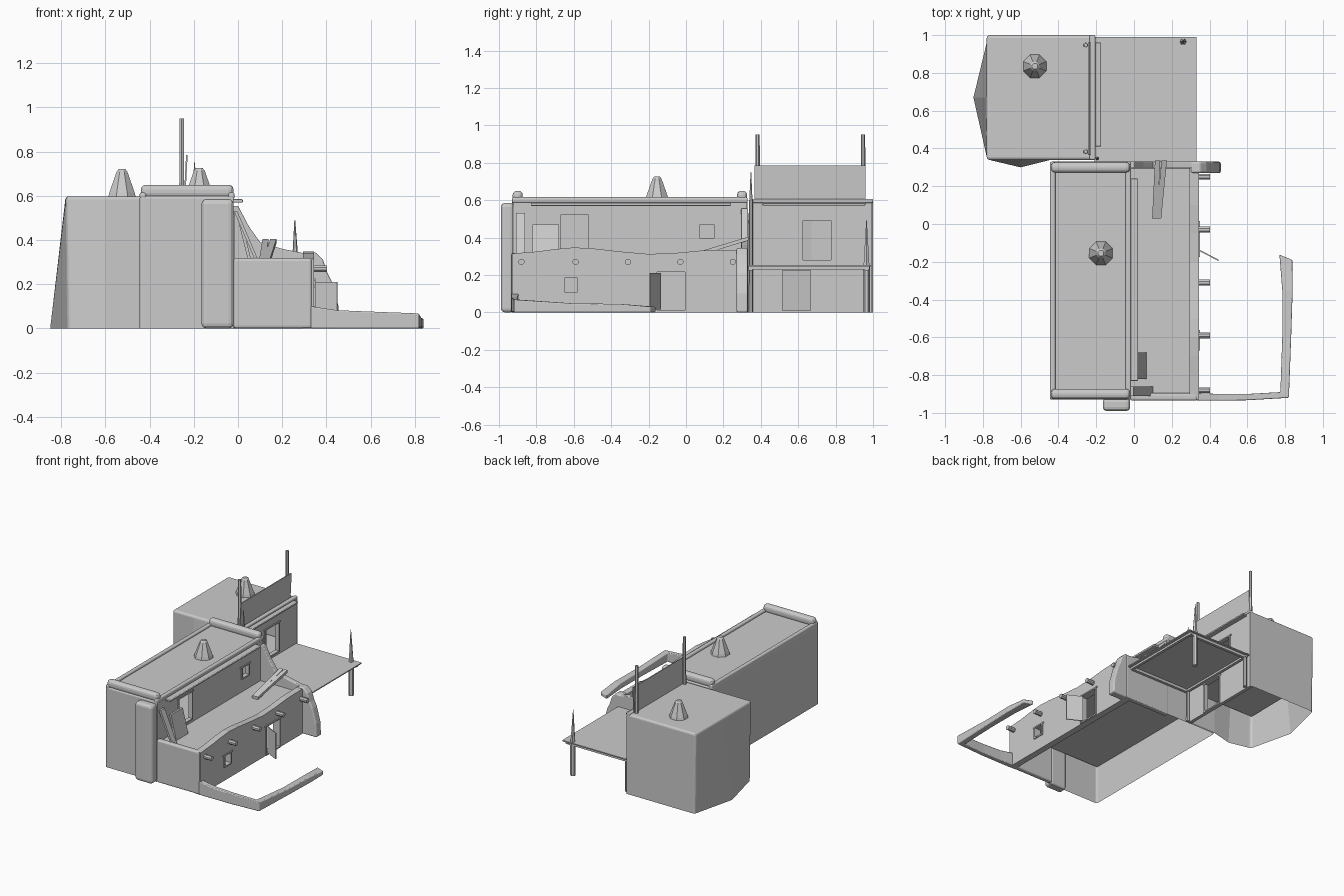
import bpy, bmesh, math
from mathutils import Vector

if "Cube" in bpy.data.objects:
    bpy.data.objects.remove(bpy.data.objects["Cube"])


def finish(name, bm, bevel=0.0, segs=3):
    bmesh.ops.recalc_face_normals(bm, faces=bm.faces)
    me = bpy.data.meshes.new(name)
    bm.to_mesh(me)
    bm.free()
    ob = bpy.data.objects.new(name, me)
    bpy.context.collection.objects.link(ob)
    if bevel:
        m = ob.modifiers.new("soft_edges", 'BEVEL')
        m.width, m.segments, m.limit_method = bevel, segs, 'ANGLE'
        m.angle_limit = math.radians(40)
    return ob


def loft(name, rings, bevel=0.0, cap_start=True, cap_end=True, skip=()):
    """Skin a list of equal-length point rings; skip leaves out sides by index."""
    bm = bmesh.new()
    vs = [[bm.verts.new(p) for p in r] for r in rings]
    n = len(vs[0])
    for a, b in zip(vs, vs[1:]):
        for i in range(n):
            if i not in skip:
                j = (i + 1) % n
                bm.faces.new((a[i], a[j], b[j], b[i]))
    if cap_start:
        bm.faces.new(vs[0])
    if cap_end:
        bm.faces.new(vs[-1])
    return finish(name, bm, bevel)


def rect(x0, x1, y0, y1, z):
    return [(x0, y0, z), (x1, y0, z), (x1, y1, z), (x0, y1, z)]


def box(name, x0, x1, y0, y1, z0, z1, bevel=0.0):
    return loft(name, [rect(x0, x1, y0, y1, z0), rect(x0, x1, y0, y1, z1)], bevel)


def beam(name, a, b, r0, r1, sides=6):
    a, b = Vector(a), Vector(b)
    q = (b - a).to_track_quat('Z', 'Y')
    ring = lambda c, r: [c + q @ Vector((r * math.cos(t), r * math.sin(t), 0))
                         for t in [(i + .5) * math.tau / sides for i in range(sides)]]
    return loft(name, [ring(a, r0), ring(b, r1)])


def cut_holes(ob, holes):
    """Cut (y0, y1, z0, z1) openings straight through along x."""
    x = [v.co.x for v in ob.data.vertices]
    cutters = []
    for h in holes:
        c = box("opening_cutter", min(x) - .05, max(x) + .05, *h)
        c.hide_render = True
        m = ob.modifiers.new("opening", 'BOOLEAN')
        m.operation, m.object, m.solver = 'DIFFERENCE', c, 'EXACT'
        cutters.append(c)
    dg = bpy.context.evaluated_depsgraph_get()
    me = bpy.data.meshes.new_from_object(ob.evaluated_get(dg))
    ob.modifiers.clear()
    ob.data = me
    for c in cutters:
        bpy.data.objects.remove(c)


def frame(name, x, y0, y1, z0, z1, w=0.01):
    """Thin trim around an opening, slightly proud of the wall."""
    for i, (a, b, c, d) in enumerate([(y0 - w, y0, z0, z1), (y1, y1 + w, z0, z1),
                                      (y0 - 2 * w, y1 + 2 * w, z1, z1 + w),
                                      (y0 - w, y1 + w, z0 - w, z0)]):
        box(f"{name}_{i}", x - .02, x + .007, a, b, max(c, 0), d)


# Tall main block: hollow shell, open below and toward the terrace
loft("main_block", [rect(-.445, -.02, -.93, .33, 0), rect(-.445, -.02, -.93, .33, .6)],
     .012, cap_start=False, skip=(1,))
w = box("main_upper_wall", -.045, -.02, -.925, .325, .29, .598)
upper = [(-.67, -.52, .32, .52), (.075, .15, .395, .47)]
cut_holes(w, upper)
for h in upper:
    frame("upper_frame", -.02, *h)

# Roof parapets and cornices
for y in (-.9, .3):
    box("roof_end_roll", -.44, -.02, y - .027, y + .027, .59, .65, .022)
for x in (-.43, -.03):
    box("roof_side_curb", x - .015, x + .015, -.93, .33, .585, .616, .01)
box("main_cornice", -.025, .022, -.83, .24, .57, .585, .005)
box("front_pilaster", -.165, -.02, -.99, -.92, 0, .585, .022)

# Rear block with a battered base swelling out at two sides
bottom = [(-.77, .34, 0), (-.6, .3, 0), (-.44, .34, 0), (-.21, .34, 0),
          (-.21, 1, 0), (-.5, 1, 0), (-.77, 1, 0), (-.85, .67, 0)]
top = [(-.78, .34, .598), (-.6, .34, .598), (-.44, .34, .598), (-.21, .34, .598),
       (-.21, 1, .598), (-.5, 1, .598), (-.78, 1, .598), (-.78, .67, .598)]
loft("rear_block", [bottom, top], .015, cap_start=False, skip=(3,))
w = box("rear_side_wall", -.235, -.21, .34, .995, 0, .595)
rear = [(.625, .775, .28, .49), (.515, .665, .01, .225)]
cut_holes(w, rear)
for h in rear:
    frame("rear_frame", -.21, *h)
box("rear_cornice", -.215, -.175, .41, .96, .572, .585, .004)
box("rear_roof_curb", -.235, -.205, .34, 1, .585, .606, .008)

# Inner ceilings, the first one also being the terrace floor
box("terrace_floor", -.44, .32, -.92, .32, .285, .29)
box("rear_ceiling", -.77, -.215, .345, .99, .25, .255)


def yz_wall(name, pts, x0, x1, bevel=0.0):
    return loft(name, [[(x, y, z) for y, z in pts] for x in (x0, x1)], bevel)


# Lower room: wavy side wall, front wall and sweeping rear buttress
wave = [(.3, .335), (.1, .332), (-.05, .318), (-.2, .312), (-.35, .325), (-.5, .342),
        (-.6, .347), (-.7, .338), (-.8, .325), (-.93, .315)]
w = yz_wall("lower_side_wall", [(-.93, 0), (.3, 0)] + wave, .295, .343)
lower = [(-.155, -.005, .012, .215), (-.65, -.58, .11, .185)]
cut_holes(w, lower)
for h in lower:
    frame("lower_frame", .343, *h)
box("lower_front_wall", -.02, .335, -.935, -.895, 0, .318, .012)
sweep = [(-.03, 0), (.46, 0), (.455, .1), (.425, .21), (.39, .27), (.375, .32), (.34, .348),
         (.3, .34), (.2, .36), (.1, .39), (.05, .48), (.0, .57), (-.03, .57)]
inner = [(-.03, 0), (.34, 0)]
main = [(-.03, .0), (.345, 0), (.345, .335), (.3, .34), (.2, .36), (.1, .39),
        (.05, .46), (0, .555), (-.03, .555)]
loft("swept_end_wall", [[(x, y, z) for x, z in main] for y in (.295, .332)], .006)
butt = [(.3, 0), (.46, 0), (.455, .1), (.425, .21), (.405, .25), (.385, .31), (.35, .345), (.3, .34)]
loft("side_buttress", [[(x, y, z) for x, z in butt] for y in (.27, .33)], .01)

# Projecting roof beams
for y in (.25, -.03, -.31, -.59, -.88):
    beam("roof_beam", (.3, y, .27), (.402, y, .27), .017, .017, 8)

# Door leaf standing ajar, and boards leaning on the terrace
loft("lower_door_leaf", [[(.345, -.135, z), (.45, -.19, z), (.447, -.196, z), (.342, -.141, z)]
                         for z in (.015, .21)])
loft("leaning_panel", [[(.05, y, .29), (.065, y, .29), (.02, y, .47), (.005, y, .47)]
                       for y in (-.82, -.68)])
loft("leaning_plank", [[(.085, y, .29), (.1, y, .29), (-.003, y, .53), (-.018, y, .53)]
                       for y in (-.91, -.86)])

# Two rails resting on the end wall
for xa, xb in ((.11, .125), (.135, .16)):
    loft("leaning_rail", [[(x - .014, y, z), (x + .014, y, z), (x + .014, y, z + .02),
                           (x - .014, y, z + .02)]
                          for x, y, z in ((xa if xa < .12 else .13, .03, .292), (xb, .335, .385))])

# Chimney cones
for x, y, z in ((-.525, .835, .595), (-.175, -.155, .6)):
    loft("chimney", [[(x + r * math.cos(i * math.pi / 4 + .39), y + r * math.sin(i * math.pi / 4 + .39), z + h)
                      for i in range(8)]
                     for r, h in ((.067, 0), (.062, .02), (.026, .115), (.016, .126))])

# Roof screen between two poles
for y in (.383, .947):
    beam("screen_pole", (-.255, y, .58), (-.255, y, .95), .013, .011, 6)
loft("roof_screen", [[(-.245, y, .595), (-.238, y, .595), (-.228, y, .785), (-.235, y, .785)]
                     for y in (.365, .96)])

# Flat canopy with edge beams and posts
box("canopy", -.21, .33, .33, .99, .245, .253)
for y in (.345, .965):
    box("canopy_cross_beam", -.2, .31, y - .01, y + .01, .225, .245)
for x in (-.19, .3):
    box("canopy_long_beam", x - .01, x + .01, .34, .98, .23, .245)
beam("canopy_post", (.26, .965, 0), (.26, .965, .25), .018, .018)
beam("canopy_spike", (.26, .965, .25), (.257, .965, .49), .018, .002)
beam("wall_post", (-.19, .965, 0), (-.19, .965, .24), .014, .014)
beam("corner_post", (-.195, .347, 0), (-.195, .347, .6), .012, .01)
beam("corner_spike", (-.195, .347, .6), (-.197, .347, .75), .01, .002)

# Low yard wall: two legs with an uneven top
path = [((.33, -.935), (.33, -.895), .1), ((.45, -.935), (.45, -.9), .082),
        ((.6, -.933), (.6, -.9), .076), ((.82, -.92), (.775, -.89), .068),
        ((.832, -.6), (.785, -.6), .048), ((.84, -.35), (.785, -.35), .045),
        ((.838, -.19), (.77, -.162), .03)]
loft("yard_wall", [[(*a, 0), (*b, 0), (*b, h), (*a, h)] for a, b, h in path], .006)
